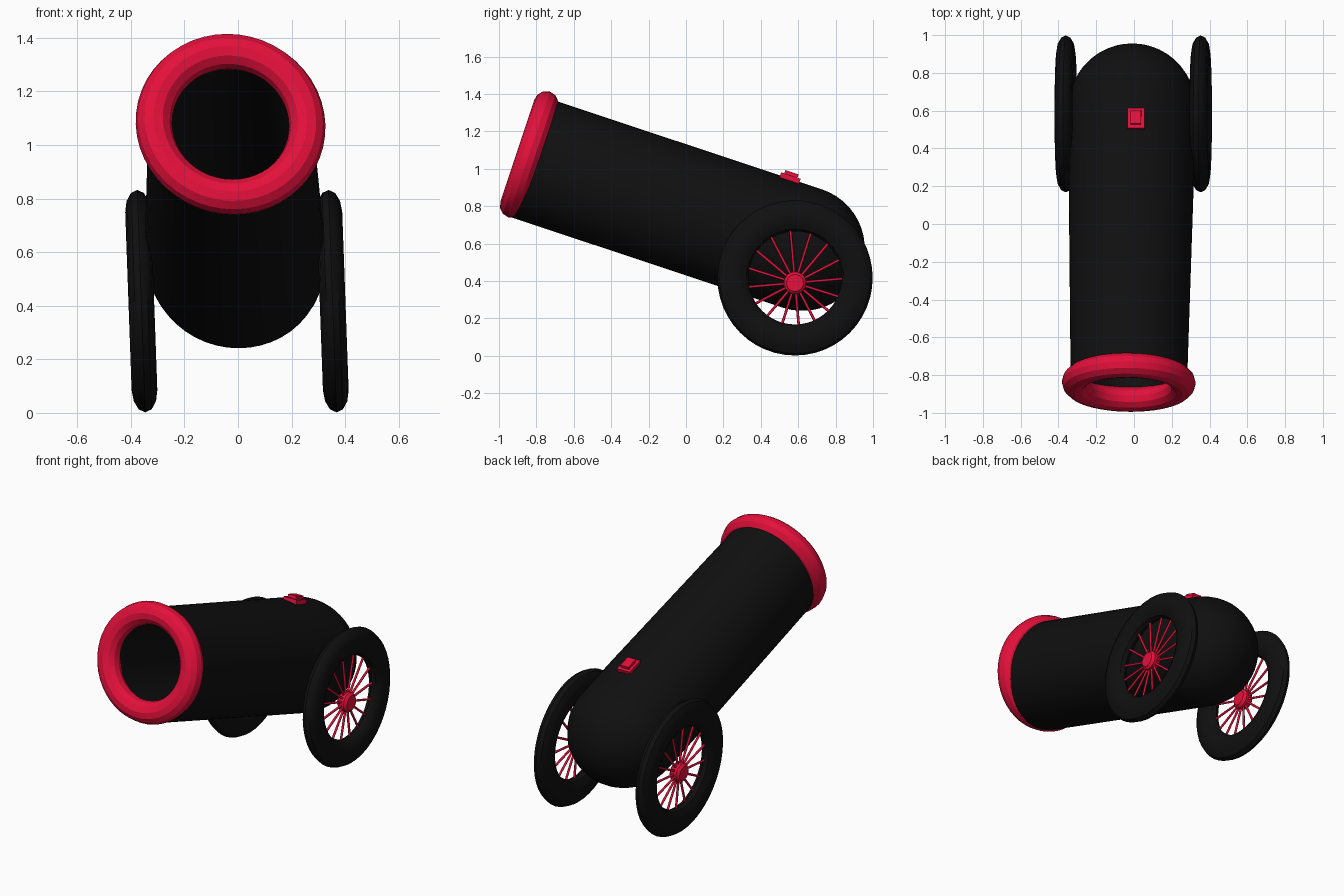
import bpy, bmesh, math
from mathutils import Matrix, Vector

if "Cube" in bpy.data.objects:
    bpy.data.objects.remove(bpy.data.objects["Cube"])

TILT = math.radians(18.4)
C, S = math.cos(TILT), math.sin(TILT)
AXIS_N = 0.741            # height of barrel axis in the tilted frame
WY, WZ = 0.583, 0.417     # wheel centre
HUB_Z = 0.39


def material(name, rgb):
    m = bpy.data.materials.new(name)
    m.diffuse_color = (*rgb, 1)
    m.use_nodes = True
    m.node_tree.nodes["Principled BSDF"].inputs["Base Color"].default_value = m.diffuse_color
    return m


BLACK = material("black iron", (0.005, 0.005, 0.005))
RED = material("crimson red", (0.77, 0.005, 0.043))


def tilted(x, n, t):
    """Barrel frame (side, up, along the barrel) to world."""
    return Vector((x, C * t + S * n, -S * t + C * n))


def finish(name, bm, mat, angle=35):
    # the whole model leans slightly towards -x
    for v in bm.verts:
        v.co.x += -0.036 * (v.co.z - WZ) - 0.004
    bmesh.ops.recalc_face_normals(bm, faces=bm.faces)
    me = bpy.data.meshes.new(name)
    bm.to_mesh(me)
    bm.free()
    me.materials.append(mat)
    ob = bpy.data.objects.new(name, me)
    bpy.context.collection.objects.link(ob)
    bpy.ops.object.select_all(action='DESELECT')
    ob.select_set(True)
    bpy.context.view_layer.objects.active = ob
    bpy.ops.object.shade_smooth_by_angle(angle=math.radians(angle))
    return ob


def revolve(bm, profile, place, steps=48, closed=False):
    """Revolve (along, radius) points; place maps (cos part, sin part, along)."""
    rings = []
    for a, r in profile:
        if r < 1e-5:
            rings.append([bm.verts.new(place(0, 0, a))] * steps)
        else:
            rings.append([bm.verts.new(place(r * math.cos(2 * math.pi * i / steps),
                                             r * math.sin(2 * math.pi * i / steps), a))
                          for i in range(steps)])
    pairs = list(zip(rings, rings[1:] + rings[:1]))
    for p, q in pairs if closed else pairs[:-1]:
        for i in range(steps):
            j = (i + 1) % steps
            bm.faces.new(list(dict.fromkeys((p[i], p[j], q[j], q[i]))))


def tube_section(major, radial, axial, count):
    return [(axial * math.sin(2 * math.pi * k / count),
             major + radial * math.cos(2 * math.pi * k / count)) for k in range(count)]


# barrel: bore, outer wall and rounded breech in one profile
def barrel_point(u, v, t):
    taper = 0.925 + 0.08 * min(1, max(0, (t + 1.136) / 1.3))
    return tilted(u * taper, AXIS_N + v, t)


R, T0 = 0.333, 0.41
profile = [(0.3, 0), (0.3, 0.24), (-1.136, 0.24), (-1.136, R), (-0.5, R), (0.1, R)]
profile += [(T0 + R * math.sin(math.pi / 2 * k / 12), R * math.cos(math.pi / 2 * k / 12))
            for k in range(13)]
bm = bmesh.new()
revolve(bm, profile, barrel_point)
finish("barrel", bm, BLACK)

# muzzle ring
bm = bmesh.new()
revolve(bm, tube_section(0.286, 0.068, 0.066, 12),
        lambda u, v, t: tilted(u, 0.757 + v, t - 1.136), closed=True)
finish("muzzle_ring", bm, RED, 25)


# fuse plate: two stacked blocks on top of the breech
def block(name, width, length, low, high):
    bm = bmesh.new()
    bmesh.ops.create_cube(bm, size=1)
    for v in bm.verts:
        v.co = tilted(0.034 + v.co.x * width, (low + high) / 2 + v.co.z * (high - low),
                      0.228 + v.co.y * length)
    finish(name, bm, RED)


block("fuse_plate", 0.09, 0.11, 1.05, 1.092)
block("fuse_cap", 0.056, 0.075, 1.09, 1.11)

# wheels
for side, label in ((-1, "left"), (1, "right")):
    wx = side * 0.357

    bm = bmesh.new()
    revolve(bm, tube_section(0.332, 0.083, 0.048, 12),
            lambda u, v, t: Vector((wx + t, WY + u, WZ + v)), closed=True)
    finish(label + "_tyre", bm, BLACK)

    bm = bmesh.new()
    revolve(bm, [(-0.035, 0), (-0.035, 0.045), (-0.02, 0.06), (0.02, 0.06),
                 (0.035, 0.045), (0.035, 0)],
            lambda u, v, t: Vector((wx + t, WY + u, HUB_Z + v)), steps=24)
    finish(label + "_hub", bm, RED)

    # sixteen thin spokes reaching from the hub into the tyre
    bm = bmesh.new()
    for k in range(16):
        a = math.radians(5 + 22.5 * k)
        d = Vector((0, math.cos(a), math.sin(a)))
        off = HUB_Z - WZ
        reach = -off * d.z + math.sqrt((off * d.z) ** 2 - off ** 2 + 0.265 ** 2)
        mid = Vector((wx, WY, HUB_Z)) + d * reach / 2
        rot = Vector((0, 0, 1)).rotation_difference(d).to_matrix().to_4x4()
        bmesh.ops.create_cone(bm, segments=8, radius1=0.007, radius2=0.007, depth=reach,
                              cap_ends=True, matrix=Matrix.Translation(mid) @ rot)
    finish(label + "_spokes", bm, RED, 50)
